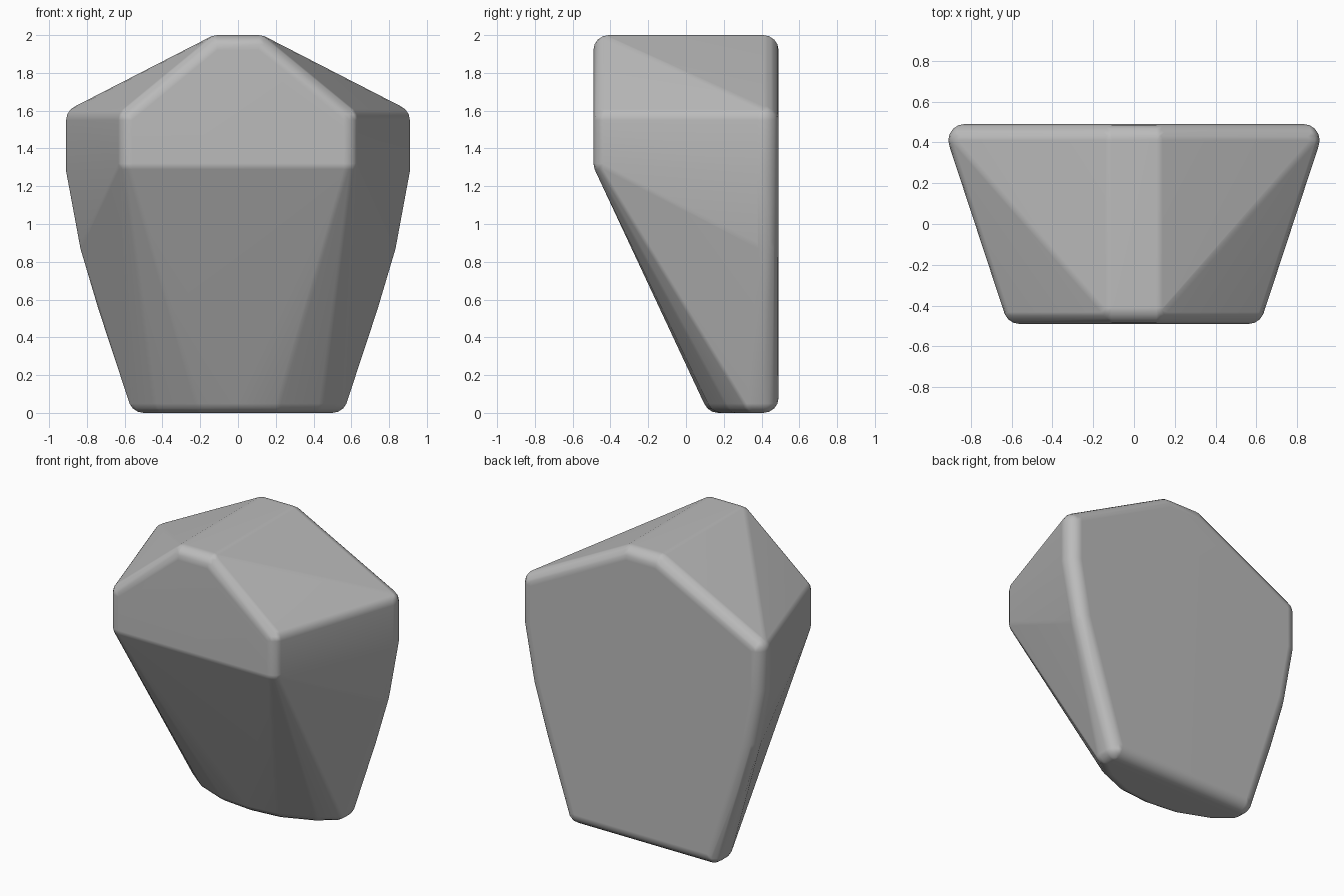
import bpy, bmesh, math
from mathutils import Matrix

cube = bpy.data.objects.get("Cube")
if cube:
    bpy.data.objects.remove(cube)

RADIUS = 0.08  # edge rounding
BACK, FRONT = 0.41, -0.41

# Corner centres on the left half; mirrored to the right
corners = [
    (0.11, BACK, 1.92), (0.83, BACK, 1.55), (0.83, BACK, 1.28),      # back, upper
    (0.76, BACK, 0.9), (0.665, BACK, 0.58), (0.5, BACK, 0.08),       # back, tapering flank
    (0.11, FRONT, 1.92), (0.56, FRONT, 1.55), (0.56, FRONT, 1.32),   # front face
    (0.5, 0.35, 0.08), (0.4, 0.27, 0.08), (0.2, 0.19, 0.08), (0, 0.17, 0.08),  # curved foot
]

# Rounded stone: hull around a small ball at every corner
bm = bmesh.new()
for x, y, z in corners:
    for side in ((1, -1) if x else (1,)):
        bmesh.ops.create_uvsphere(bm, u_segments=16, v_segments=8, radius=RADIUS,
                                  matrix=Matrix.Translation((side * x, y, z)))
bmesh.ops.delete(bm, geom=bm.faces[:], context='FACES_ONLY')
bmesh.ops.delete(bm, geom=bm.edges[:], context='EDGES_FACES') if not bm.verts else None
for edge in bm.edges[:]:
    bm.edges.remove(edge)
bmesh.ops.convex_hull(bm, input=bm.verts[:])
bmesh.ops.delete(bm, geom=[v for v in bm.verts if not v.link_faces], context='VERTS')
bmesh.ops.dissolve_limit(bm, angle_limit=math.radians(1), verts=bm.verts[:], edges=bm.edges[:])
bmesh.ops.recalc_face_normals(bm, faces=bm.faces[:])
mesh = bpy.data.meshes.new("faceted_stone")
bm.to_mesh(mesh)
bm.free()

stone = bpy.data.objects.new("faceted_stone", mesh)
bpy.context.collection.objects.link(stone)

# Plain grey surface
grey = bpy.data.materials.new("stone grey")
grey.use_nodes = True
colour = (0.5, 0.5, 0.5, 1)
grey.diffuse_color = colour
grey.node_tree.nodes["Principled BSDF"].inputs["Base Color"].default_value = colour
mesh.materials.append(grey)

# Smooth rounded edges, flat main faces
bpy.ops.object.select_all(action='DESELECT')
stone.select_set(True)
bpy.context.view_layer.objects.active = stone
bpy.ops.object.shade_smooth_by_angle(angle=math.radians(40))
weighted = stone.modifiers.new("flat main faces", 'WEIGHTED_NORMAL')
weighted.keep_sharp = True
